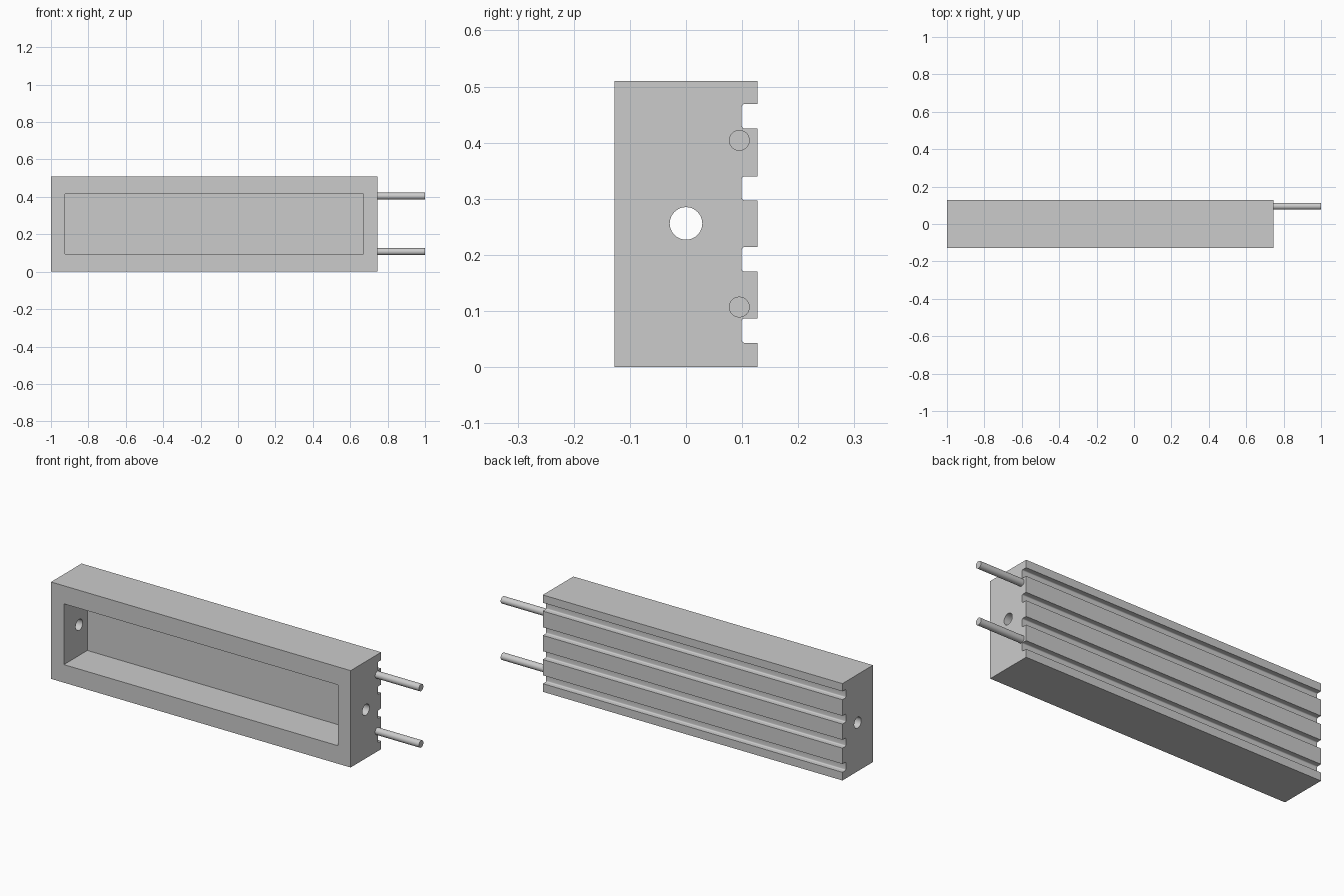
import bpy, bmesh
from math import pi, sin, cos, radians

if "Cube" in bpy.data.objects:
    bpy.data.objects.remove(bpy.data.objects["Cube"])

X0, X1 = -1.0, 0.745          # housing ends
Y, H = 0.127, 0.51            # half depth, height
GROOVE_Y, FILLET = 0.099, 0.006
GROOVES = [(0.043, 0.087), (0.170, 0.214), (0.297, 0.340), (0.425, 0.469)]


def make_object(name, bm):
    bmesh.ops.recalc_face_normals(bm, faces=bm.faces)
    mesh = bpy.data.meshes.new(name)
    bm.to_mesh(mesh)
    bm.free()
    obj = bpy.data.objects.new(name, mesh)
    bpy.context.collection.objects.link(obj)
    return obj


def extrude_x(name, profile, x0, x1):
    """Extrude a closed (y, z) profile along x."""
    bm = bmesh.new()
    face = bm.faces.new([bm.verts.new((x0, y, z)) for y, z in profile])
    ext = bmesh.ops.extrude_face_region(bm, geom=[face])["geom"]
    bmesh.ops.translate(bm, vec=(x1 - x0, 0, 0),
                        verts=[v for v in ext if isinstance(v, bmesh.types.BMVert)])
    # the source face is kept as the start cap
    return make_object(name, bm)


def rod(name, y, z, r, x0, x1, n=48):
    circle = [(y + r * cos(2 * pi * i / n), z + r * sin(2 * pi * i / n)) for i in range(n)]
    return extrude_x(name, circle, x0, x1)


def smooth(obj):
    bpy.ops.object.select_all(action='DESELECT')
    obj.select_set(True)
    bpy.context.view_layer.objects.active = obj
    bpy.ops.object.shade_smooth_by_angle(angle=radians(30))


def cut(obj, cutter):
    bpy.context.view_layer.objects.active = obj
    mod = obj.modifiers.new("cut", 'BOOLEAN')
    mod.operation, mod.solver, mod.object = 'DIFFERENCE', 'EXACT', cutter
    bpy.ops.object.modifier_apply(modifier=mod.name)
    bpy.data.objects.remove(cutter)


# Housing profile with four filleted grooves down the back
profile = [(-Y, 0), (Y, 0)]
arc = [radians(a) for a in (0, 22.5, 45, 67.5, 90)]
for lo, hi in GROOVES:
    yc = GROOVE_Y + FILLET
    profile.append((Y, lo))
    profile += [(yc - FILLET * sin(a), lo + FILLET - FILLET * cos(a)) for a in arc]
    profile += [(yc - FILLET * sin(a), hi - FILLET + FILLET * cos(a)) for a in reversed(arc)]
    profile.append((Y, hi))
profile += [(Y, H), (-Y, H)]
housing = extrude_x("housing", profile, X0, X1)

# Front pocket
pocket = [(-Y - 0.1, 0.095), (0.068, 0.095), (0.068, 0.415), (-Y - 0.1, 0.415)]
cut(housing, extrude_x("pocket_cutter", pocket, -0.925, 0.67))

# Round hole through both end walls
cut(housing, rod("hole_cutter", 0, 0.256, 0.029, X0 - 0.1, X1 + 0.1))
smooth(housing)

# Two pins on the right end
for side, z in (("lower", 0.107), ("upper", 0.404)):
    smooth(rod(side + "_pin", 0.095, z, 0.0185, X1, 1.0))
